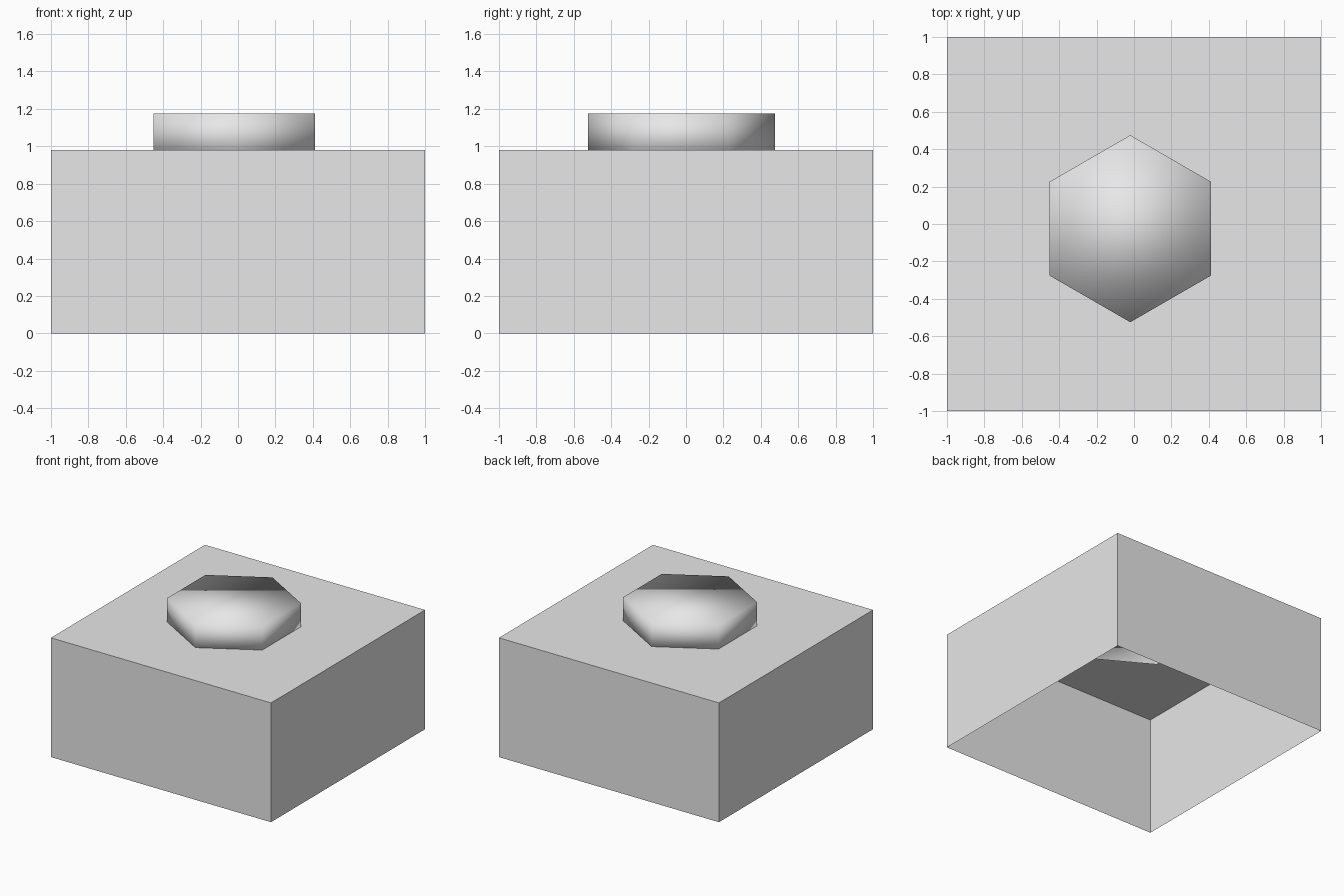
import bpy
import bmesh

cube = bpy.data.objects.get("Cube")
if cube:
    bpy.data.objects.remove(cube, do_unlink=True)

grey = bpy.data.materials.new("light_grey")
grey.use_nodes = True
colour = (0.8, 0.8, 0.8, 1)
grey.diffuse_color = colour
grey.node_tree.nodes["Principled BSDF"].inputs["Base Color"].default_value = colour

BOX_HEIGHT = 0.98
KNOB_BOTTOM, KNOB_TOP = 0.94, 1.175

# Box shell: thin walls and a top, open underneath
bpy.ops.mesh.primitive_cube_add(size=2, location=(0, 0, BOX_HEIGHT / 2))
box = bpy.context.object
box.name = "open_box"
box.scale.z = BOX_HEIGHT / 2
bm = bmesh.new()
bm.from_mesh(box.data)
bottom = [f for f in bm.faces if f.normal.z < -0.5]
bmesh.ops.delete(bm, geom=bottom, context="FACES_ONLY")
bm.to_mesh(box.data)
bm.free()
box.data.materials.append(grey)

# Six-sided knob, smooth shaded, sunk slightly through the top
bpy.ops.mesh.primitive_cylinder_add(
    vertices=6, radius=0.5, depth=KNOB_TOP - KNOB_BOTTOM,
    location=(-0.02, -0.025, (KNOB_TOP + KNOB_BOTTOM) / 2))
knob = bpy.context.object
knob.name = "hexagonal_knob"
bpy.ops.object.shade_smooth()
knob.data.materials.append(grey)
